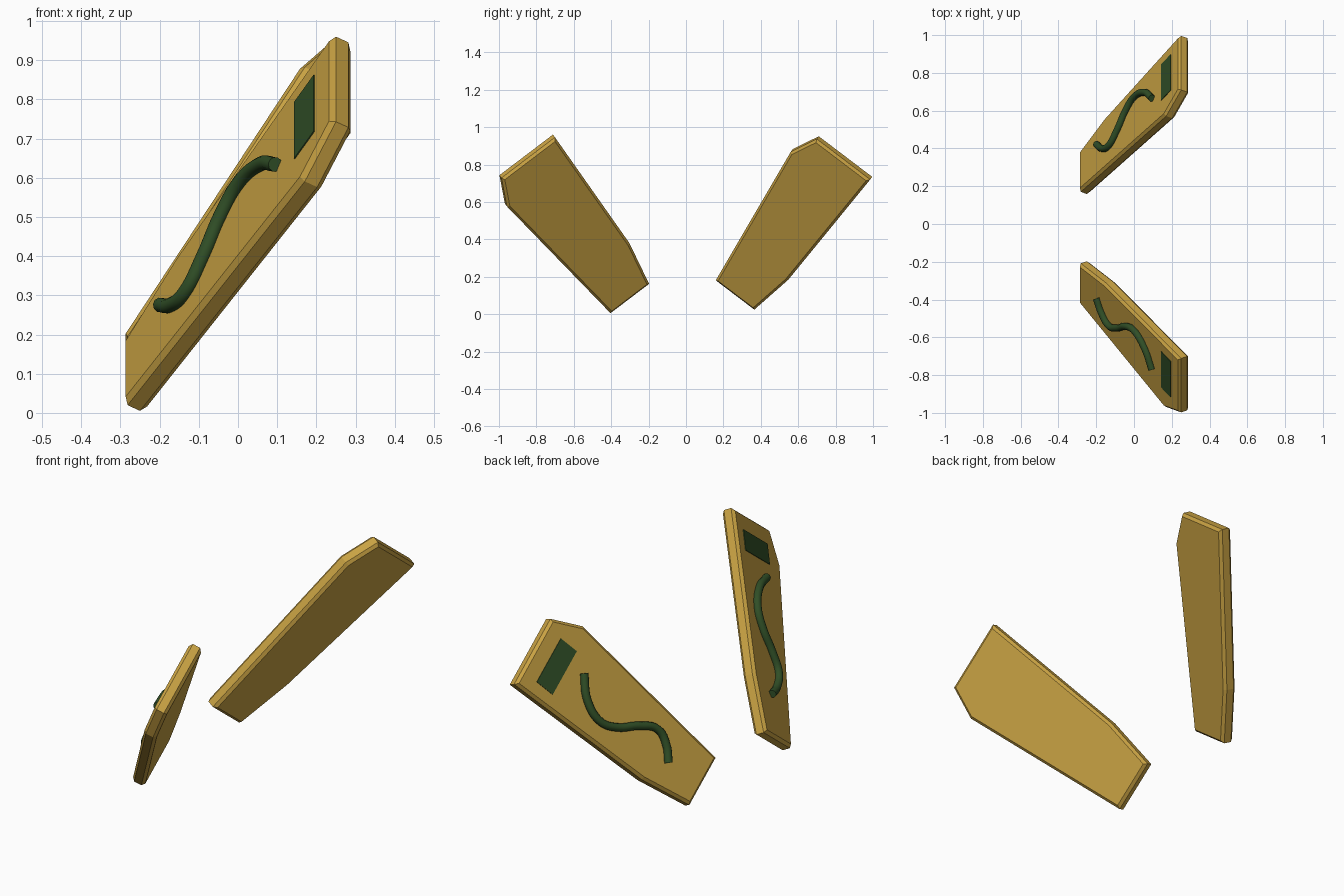
import bpy, bmesh, math
from mathutils import Matrix, Vector

if "Cube" in bpy.data.objects:
    bpy.data.objects.remove(bpy.data.objects["Cube"])

TILT = math.radians(29.8)      # lean of each panel towards +x
FAN = math.radians(37.2)       # spread of each panel about the x axis
HALF = 0.0315                  # half thickness
# Panel outline: (across, along)
OUTLINE = [(0.191, 0.535), (-0.168, 0.535), (-0.237, 0.375),
           (-0.141, -0.535), (0.118, -0.535), (0.166, -0.262)]
# Centre line of the wavy tube: (across, along)
WAVE = [(0.03, -0.328), (-0.03, -0.276), (-0.065, -0.2), (-0.02, -0.106),
        (0.05, -0.016), (0.08, 0.074), (0.038, 0.184), (-0.054, 0.264)]


def material(name, rgb):
    m = bpy.data.materials.new(name)
    m.diffuse_color = (*rgb, 1)
    m.use_nodes = True
    m.node_tree.nodes["Principled BSDF"].inputs["Base Color"].default_value = m.diffuse_color
    return m


ochre = material("ochre", (0.58, 0.36, 0.056))
green = material("dark green", (0.03, 0.078, 0.02))


def add(name, data, mat, frame):
    data.materials.append(mat)
    ob = bpy.data.objects.new(name, data)
    ob.matrix_world = frame
    bpy.context.collection.objects.link(ob)
    return ob


def slab(name, outline, low, high, bevel=0.0):
    """Extrude an outline between two heights and chamfer both rims."""
    bm = bmesh.new()
    face = bm.faces.new([bm.verts.new((u, s, low)) for u, s in outline])
    top = bmesh.ops.extrude_face_region(bm, geom=[face], use_keep_orig=True)
    verts = [g for g in top["geom"] if isinstance(g, bmesh.types.BMVert)]
    bmesh.ops.translate(bm, vec=(0, 0, high - low), verts=verts)
    bmesh.ops.recalc_face_normals(bm, faces=bm.faces)
    if bevel:
        rims = [e for e in bm.edges
                if abs(e.verts[0].co.z - e.verts[1].co.z) < 1e-5]
        bmesh.ops.bevel(bm, geom=rims, offset=bevel, segments=1,
                        profile=0.5, affect='EDGES')
        bmesh.ops.recalc_face_normals(bm, faces=bm.faces)
    me = bpy.data.meshes.new(name)
    bm.to_mesh(me)
    bm.free()
    return me


def tube(name, path, height, radius):
    cu = bpy.data.curves.new(name, 'CURVE')
    cu.dimensions = '3D'
    cu.bevel_depth = radius
    cu.bevel_resolution = 3
    cu.resolution_u = 6
    cu.use_fill_caps = True
    sp = cu.splines.new('BEZIER')
    sp.bezier_points.add(len(path) - 1)
    for p, (u, s) in zip(sp.bezier_points, path):
        p.co = (u, s, height)
        p.handle_left_type = p.handle_right_type = 'AUTO'
    return cu


# Two identical panels fanned out to either side
for side, fan, centre in (("front", FAN, (0, -0.5775, 0.4675)),
                          ("back", -FAN, (0, 0.5575, 0.4725))):
    across = Vector((0, math.cos(fan), math.sin(fan)))
    along = Vector((math.sin(TILT), -math.sin(fan) * math.cos(TILT),
                    math.cos(fan) * math.cos(TILT)))
    frame = Matrix((across, along, across.cross(along))).transposed().to_4x4()
    frame.translation = centre
    # Chamfered board
    add(side + "_panel", slab(side + "_panel", OUTLINE, -HALF, HALF, 0.0133),
        ochre, frame)
    # Flat rectangular marking
    rect = [(-0.119, 0.347), (0.119, 0.347), (0.119, 0.448), (-0.119, 0.448)]
    add(side + "_marking", slab(side + "_marking", rect, -HALF - 0.003,
                                -HALF + 0.003), green, frame)
    # Wavy tube lying on the decorated face
    add(side + "_wavy_tube", tube(side + "_wavy_tube", WAVE, -HALF - 0.01,
                                  0.019), green, frame)
